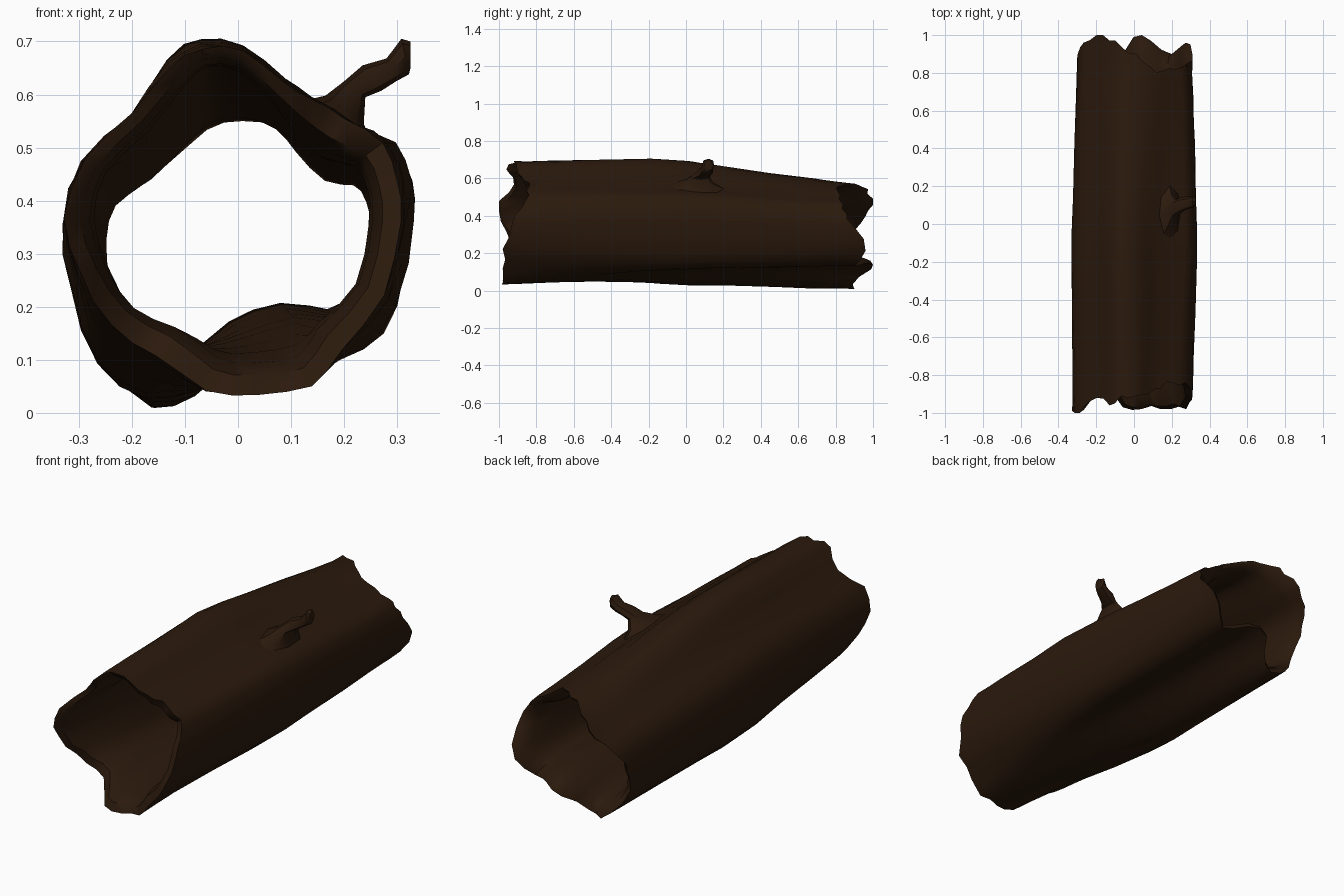
import bpy, bmesh, math, random
from mathutils import Vector

if "Cube" in bpy.data.objects:
    bpy.data.objects.remove(bpy.data.objects["Cube"])

random.seed(4)

bark = bpy.data.materials.new("dark_bark")
bark.diffuse_color = (0.024, 0.0100, 0.0038, 1)
bark.use_nodes = True
bark.node_tree.nodes["Principled BSDF"].inputs["Base Color"].default_value = bark.diffuse_color

# Cross-sections (x, z), counter-clockwise from the right side
FRONT = [(.31,.36),(.30,.44),(.27,.51),(.2,.56),(.14,.59),(.08,.63),(.01,.685),(-.07,.69),(-.13,.65),(-.2,.57),
         (-.29,.48),(-.33,.37),(-.30,.26),(-.235,.175),(-.155,.115),(-.06,.04),(.04,.033),(.14,.05),(.2,.115),(.28,.22)]
MID = [(.335,.36),(.335,.44),(.3,.51),(.23,.545),(.14,.60),(.09,.637),(.01,.695),(-.07,.712),(-.135,.668),(-.21,.56),
       (-.3,.475),(-.335,.36),(-.32,.23),(-.27,.09),(-.175,.03),(-.07,.045),(.03,.08),(.13,.11),(.24,.115),(.305,.2)]
BACK = [(.31,.34),(.30,.41),(.27,.46),(.22,.49),(.15,.53),(.09,.56),(.01,.575),(-.07,.56),(-.13,.52),(-.2,.46),
        (-.27,.40),(-.30,.32),(-.295,.22),(-.25,.09),(-.16,.005),(-.08,.03),(0,.11),(.09,.145),(.2,.13),(.28,.21)]
# Broken rim position along y, and wall thickness, for each section point
RIM_F = [-.93,-.88,-.84,-.84,-.87,-.9,-.91,-.91,-.96,-.92,-1,-.99,-.94,-.86,-.84,-.97,-.98,-.98,-.98,-.98]
RIM_B = [.9,.86,.84,.82,.81,.83,.9,.94,.97,1,.96,.9,.86,.86,.9,.89,.99,.97,.9,.96]
WALL = [.07,.07,.075,.09,.07,.05,.045,.045,.05,.05,.05,.06,.065,.07,.09,.08,.07,.07,.08,.07]
N, SUB = len(FRONT), 2


def around(values, k):
    """Value at fine step k of a closed loop, smoothed between points."""
    i, f = divmod(k, SUB)
    f /= SUB
    p = [values[(i + d) % N] for d in (-1, 0, 1, 2)]
    return (p[1] + 0.5 * f * (p[2] - p[0] + f * (2*p[0] - 5*p[1] + 4*p[2] - p[3]
            + f * (3 * (p[1] - p[2]) + p[3] - p[0]))))


def section(k, y):
    """Blend the three cross-sections along the log."""
    a, b, f = (FRONT, MID, (y + .95) / .85) if y < -.1 else (MID, BACK, (y + .1) / 1.0)
    f = max(0, min(1, f))
    pa, pb = [Vector((around([p[0] for p in s], k), around([p[1] for p in s], k))) for s in (a, b)]
    return pa.lerp(pb, f)


def finish(bm, name, angle):
    bmesh.ops.recalc_face_normals(bm, faces=bm.faces)
    mesh = bpy.data.meshes.new(name)
    bm.to_mesh(mesh)
    bm.free()
    ob = bpy.data.objects.new(name, mesh)
    bpy.context.collection.objects.link(ob)
    mesh.materials.append(bark)
    bpy.ops.object.select_all(action='DESELECT')
    ob.select_set(True)
    bpy.context.view_layer.objects.active = ob
    bpy.ops.object.shade_smooth_by_angle(angle=math.radians(angle))
    return ob


# Hollow log: outer skin, broken rims and inner skin as one closed tube
STEPS = [0, .04, .12, .25, .4, .5, .6, .75, .88, .96, 1]
THIN = {0: .55, .04: .85, .96: .75, 1: .4}      # walls taper towards the broken rims
K = N * SUB
jag = [(random.uniform(-.02, .02), random.uniform(-.02, .02)) if k % 2 else (0, 0) for k in range(K)]
bm = bmesh.new()
rings = []
for inner in (False, True):
    for t in (STEPS[::-1] if inner else STEPS):
        ring = []
        for k in range(K):
            y0 = around(RIM_F, k) + jag[k][0]
            y1 = around(RIM_B, k) + jag[k][1]
            y = max(-1, min(1, y0 + (y1 - y0) * t))
            p = section(k, y)
            tangent = section((k + 1) % K, y) - section((k - 1) % K, y)
            normal = Vector((-tangent.y, tangent.x)).normalized()
            if inner:
                toward = (Vector((0, .34)) - p).normalized()
                p += (normal + toward).normalized() * around(WALL, k) * THIN.get(t, 1)
                y *= .985
            else:
                p += normal * random.uniform(0, .006)   # uneven bark
            p.y = max(0, p.y)
            ring.append(bm.verts.new((p.x, y, p.y)))
        rings.append(ring)
for r in range(len(rings)):
    a, b = rings[r], rings[(r + 1) % len(rings)]
    for k in range(K):
        j = (k + 1) % K
        bm.faces.new((a[k], a[j], b[j], b[k]))
finish(bm, "hollow_log", 50)

# Broken branch stub: rings given by upper point, lower point, y centre, y half-width
STUB = [((.11,.585),(.26,.49),.03,.19), ((.165,.598),(.237,.545),.06,.10), ((.2,.625),(.24,.595),.08,.055),
        ((.235,.655),(.27,.607),.10,.04), ((.28,.668),(.298,.625),.11,.035), ((.308,.705),(.322,.638),.12,.035),
        ((.325,.70),(.325,.65),.12,.02)]
SIDES = 8
bm = bmesh.new()
rings = []
for up, low, yc, hw in STUB:
    up, low = Vector(up), Vector(low)
    ring = []
    for s in range(SIDES):
        a = 2 * math.pi * s / SIDES
        p = (up + low) / 2 + (up - low) / 2 * math.cos(a)
        ring.append(bm.verts.new((p.x, yc + hw * math.sin(a) * random.uniform(.8, 1.1), p.y)))
    rings.append(ring)
for a, b in zip(rings, rings[1:]):
    for s in range(SIDES):
        j = (s + 1) % SIDES
        bm.faces.new((a[s], a[j], b[j], b[s]))
bm.faces.new(rings[0])
bm.faces.new(rings[-1])
finish(bm, "branch_stub", 35)
